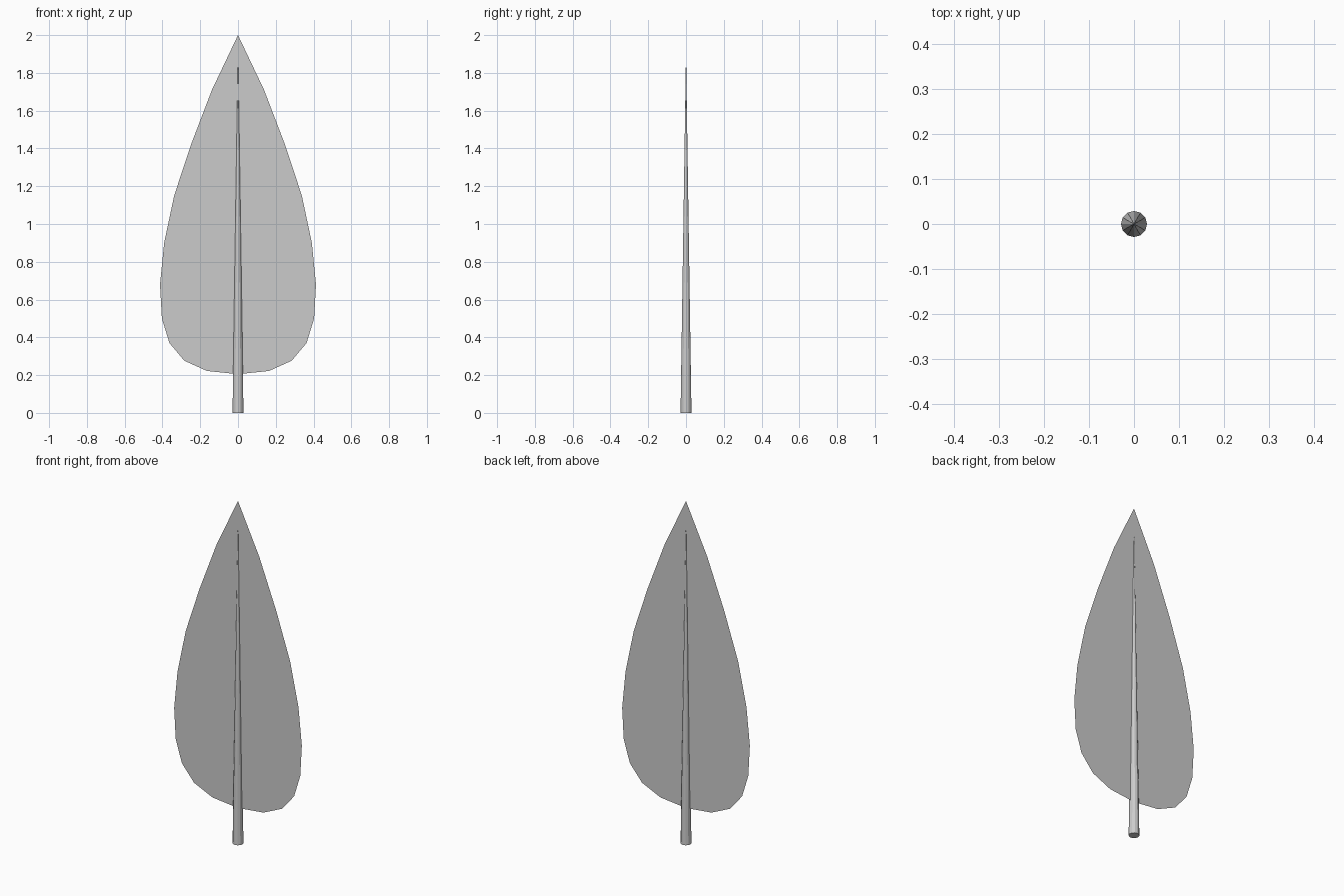
import bpy, bmesh

if "Cube" in bpy.data.objects:
    bpy.data.objects.remove(bpy.data.objects["Cube"])


def make_object(name, bm):
    mesh = bpy.data.meshes.new(name)
    bm.to_mesh(mesh)
    bm.free()
    obj = bpy.data.objects.new(name, mesh)
    bpy.context.collection.objects.link(obj)
    return obj


# Flat leaf blade: right half of the outline, mirrored across the midrib
half = [(0.138, 1.71), (0.249, 1.42), (0.338, 1.15), (0.391, 0.90), (0.413, 0.68),
        (0.403, 0.50), (0.363, 0.37), (0.284, 0.276), (0.164, 0.222)]
outline = ([(0, 2.0)] + half + [(0, 0.205)]
           + [(-x, z) for x, z in reversed(half)])
bm = bmesh.new()
bm.faces.new([bm.verts.new((x, 0, z)) for x, z in outline])
make_object("leaf_blade", bm)

# Stem: faceted spike running up the middle of the blade
stem_height = 1.915
bpy.ops.mesh.primitive_cone_add(vertices=12, radius1=0.029, radius2=0,
                                depth=stem_height,
                                location=(0, 0, stem_height / 2))
bpy.context.object.name = "stem"
